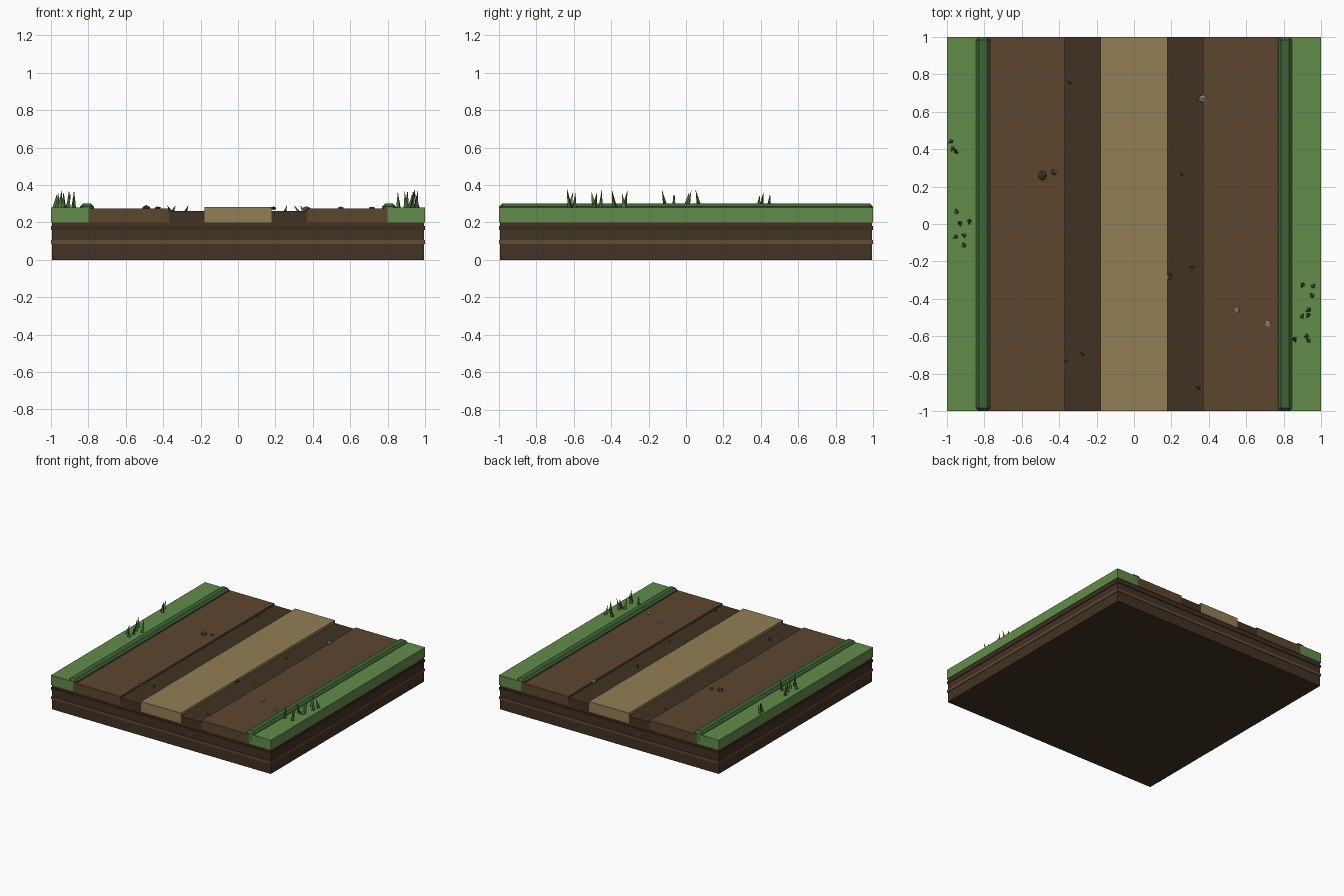
import bpy, math, random
from mathutils import Vector

if "Cube" in bpy.data.objects:
    bpy.data.objects.remove(bpy.data.objects["Cube"])

random.seed(4)


def material(name, rgb):
    lin = [(c / 255 / 12.92) if c < 11 else ((c / 255 + 0.055) / 1.055) ** 2.4 for c in rgb]
    m = bpy.data.materials.new(name)
    m.diffuse_color = (*lin, 1)
    m.use_nodes = True
    m.node_tree.nodes["Principled BSDF"].inputs["Base Color"].default_value = m.diffuse_color
    return m


SOIL = material("soil", (66, 50, 36))
BAND = material("soil_band", (98, 76, 52))
DARK_BAND = material("dark_band", (60, 45, 32))
GRASS = material("grass", (98, 140, 74))
LIP = material("grass_lip", (62, 100, 54))
DIRT = material("dirt", (92, 70, 46))
RUT = material("rut", (64, 50, 34))
SAND = material("sand", (146, 126, 84))
BLADE = material("blade", (84, 112, 60))
STONE = material("stone", (128, 124, 118))
CLOD = material("clod", (74, 54, 36))


def box(name, x0, x1, z0, z1, mat, half_y=1.0, bevel=0):
    bpy.ops.mesh.primitive_cube_add(size=1, location=((x0 + x1) / 2, 0, (z0 + z1) / 2))
    o = bpy.context.object
    o.name = name
    o.scale = (x1 - x0, 2 * half_y, z1 - z0)
    bpy.ops.object.transform_apply(location=False, rotation=False, scale=True)
    o.data.materials.append(mat)
    if bevel:
        b = o.modifiers.new("bevel", "BEVEL")
        b.width, b.segments = bevel, 1
    return o


def blade(name, x, y, z, height, radius, lean):
    # three-sided spike, leaning in a random direction
    a = random.uniform(0, math.tau)
    axis = Vector((lean * math.cos(a), lean * math.sin(a), 1)).normalized()
    bpy.ops.mesh.primitive_cone_add(vertices=3, radius1=radius, radius2=0, depth=height,
                                    location=Vector((x, y, z)) + axis * height / 2)
    o = bpy.context.object
    o.name = name
    o.rotation_euler = axis.to_track_quat("Z", "Y").to_euler()
    o.data.materials.append(BLADE)


def rock(name, x, y, z, r, mat):
    bpy.ops.mesh.primitive_ico_sphere_add(subdivisions=1, radius=r, location=(x, y, z))
    o = bpy.context.object
    o.name = name
    o.scale = (1, 0.9, 0.5)
    o.rotation_euler.z = random.uniform(0, math.tau)
    for v in o.data.vertices:
        v.co *= random.uniform(0.8, 1.1)
    o.data.materials.append(mat)


# layered soil block
box("soil_base", -0.995, 0.995, 0, 0.2, SOIL, 0.995)
box("light_soil_band", -1, 1, 0.085, 0.105, BAND)
box("dark_soil_band", -1, 1, 0.16, 0.18, DARK_BAND)

# road surface: raised crown, sunken ruts, shoulders, grass verges
box("road_crown", -0.18, 0.18, 0.2, 0.283, SAND)
for side, s in (("left", -1), ("right", 1)):
    def strip(name, a, b, z0, z1, mat, **kw):
        box(f"{side}_{name}", min(s * a, s * b), max(s * a, s * b), z0, z1, mat, **kw)
    strip("rut", 0.18, 0.37, 0.2, 0.26, RUT)
    strip("shoulder", 0.37, 0.80, 0.2, 0.274, DIRT)
    strip("verge", 0.80, 1.0, 0.2, 0.28, GRASS)
    strip("grass_lip", 0.77, 0.845, 0.21, 0.30, LIP, bevel=0.016)

# grass tufts on the verges
tufts = [(-.98, .44), (-.97, .40), (-.95, .385), (-.95, .07), (-.88, .01), (-.93, 0),
         (-.955, -.07), (-.91, -.06), (-.91, -.11), (.90, -.33), (.96, -.33), (.95, -.38),
         (.93, -.46), (.90, -.49), (.93, -.49), (.92, -.60), (.93, -.62), (.86, -.62)]
for i, (x, y) in enumerate(tufts):
    blade(f"grass_blade_{i + 1}", x, y, 0.277, random.uniform(0.07, 0.105), 0.015, 0.2)

# sprouts in the ruts
for i, (x, y) in enumerate([(-.35, .76), (-.36, -.73), (-.28, -.69), (.25, .27),
                            (.32, -.23), (.35, -.88)]):
    blade(f"rut_sprout_{i + 1}", x, y, 0.258, 0.04, 0.009, 0.6)

# pebbles and clods
for i, (x, y, z, r) in enumerate([(.365, .67, .272, .027), (.55, -.46, .276, .02),
                                  (.715, -.535, .276, .02)]):
    rock(f"pebble_{i + 1}", x, y, z, r, STONE)
for i, (x, y, z, r) in enumerate([(-.49, .26, .277, .03), (-.43, .28, .276, .021),
                                  (.19, -.285, .275, .02)]):
    rock(f"dirt_clod_{i + 1}", x, y, z, r, CLOD)
